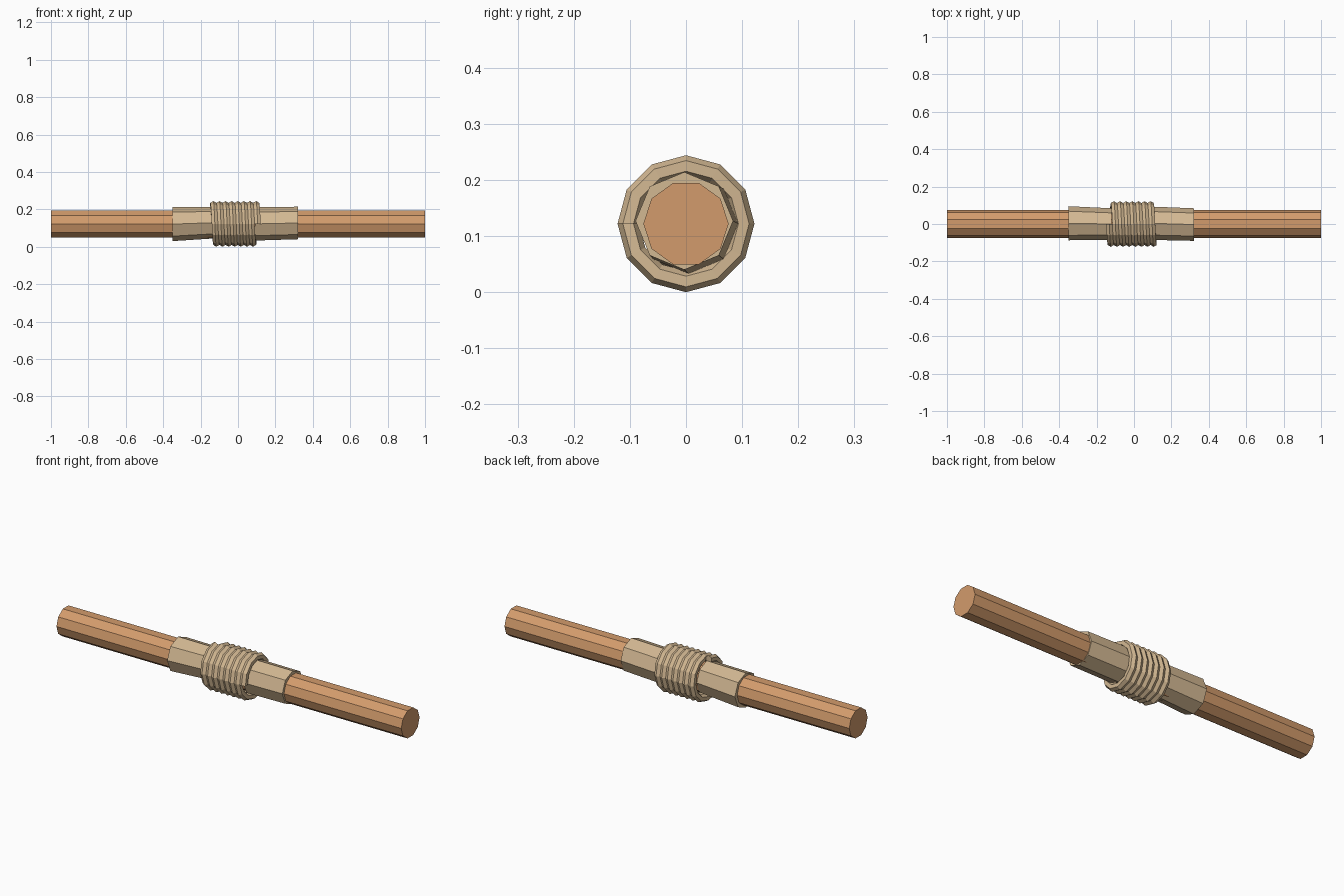
import bpy, math

if "Cube" in bpy.data.objects:
    bpy.data.objects.remove(bpy.data.objects["Cube"])

CZ = 0.122  # height of the pole axis


def material(name, rgb):
    m = bpy.data.materials.new(name)
    m.diffuse_color = (*rgb, 1)
    m.use_nodes = True
    m.node_tree.nodes["Principled BSDF"].inputs["Base Color"].default_value = m.diffuse_color
    return m


wood = material("orange wood", (0.65, 0.33, 0.15))
rope = material("tan rope", (0.65, 0.48, 0.29))


def loft(name, rings, mat):
    """Skin a list of equal-sized point rings and cap both ends."""
    n = len(rings[0])
    verts = [p for r in rings for p in r]
    faces = [(k * n + i, k * n + (i + 1) % n,
              (k + 1) * n + (i + 1) % n, (k + 1) * n + i)
             for k in range(len(rings) - 1) for i in range(n)]
    faces.append(tuple(reversed(range(n))))
    faces.append(tuple(range(len(verts) - n, len(verts))))
    me = bpy.data.meshes.new(name)
    me.from_pydata(verts, [], faces)
    me.materials.append(mat)
    ob = bpy.data.objects.new(name, me)
    bpy.context.collection.objects.link(ob)
    return ob


def ring(x, y, z, r, sides):
    return [(x, y + r * math.cos(2 * math.pi * i / sides),
             z + r * math.sin(2 * math.pi * i / sides)) for i in range(sides)]


# ten-sided wooden pole
loft("pole", [ring(x, 0, CZ, 0.076, 10) for x in (-1, 1)], wood)

# slightly crooked eight-sided wraps on either side of the coil
loft("left_wrap", [ring(-0.35, 0.004, 0.121, 0.091, 8),
                   ring(-0.12, 0.0, 0.129, 0.084, 8)], rope)
loft("right_wrap", [ring(0.09, 0.004, 0.122, 0.089, 8),
                    ring(0.32, -0.003, 0.127, 0.087, 8)], rope)

# rope wound around the middle, twelve segments per turn
SEG, TURNS, TUBE, OUTER = 12, 7.25, 0.019, 0.122
X0, X1 = -0.132, 0.105
steps = int(SEG * TURNS)
coil = []
for k in range(steps + 1):
    a = math.pi / 2 + 2 * math.pi * k / SEG
    x = X0 + (X1 - X0) * k / steps
    section = []
    for i in range(6):
        t = 2 * math.pi * i / 6
        r = OUTER - TUBE + TUBE * math.cos(t)
        section.append((x + TUBE * math.sin(t),
                        r * math.cos(a), CZ + r * math.sin(a)))
    coil.append(section)
coil_ob = loft("rope_coil", coil, rope)

# make all normals face outward
import bmesh
for ob in bpy.data.objects:
    bm = bmesh.new()
    bm.from_mesh(ob.data)
    bmesh.ops.recalc_face_normals(bm, faces=bm.faces)
    bm.to_mesh(ob.data)
    bm.free()
